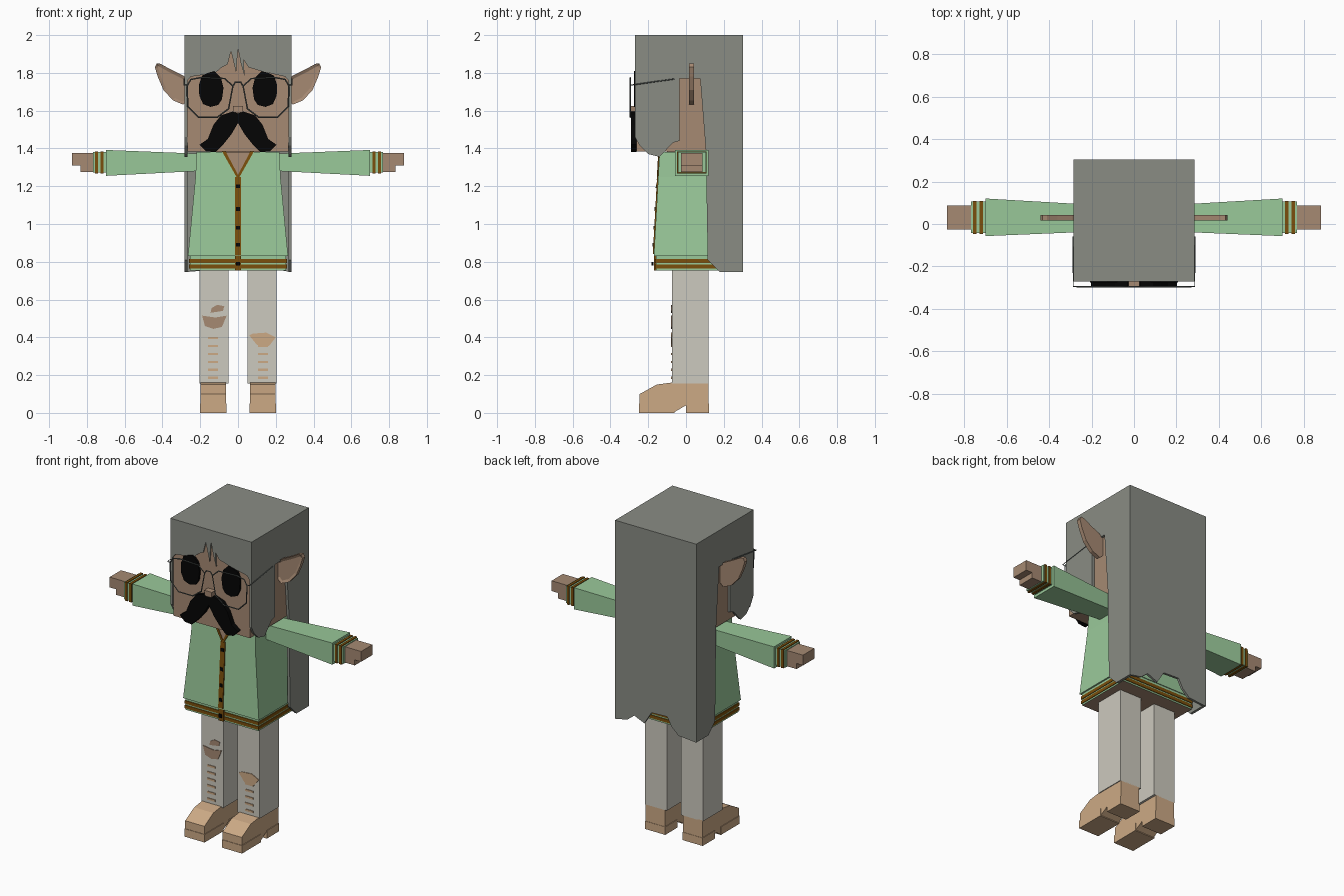
import bpy, bmesh
from mathutils import Vector

cube = bpy.data.objects.get("Cube")
if cube:
    bpy.data.objects.remove(cube)


def material(name, r, g, b):
    rgba = [(c / 255) ** 2.2 for c in (r, g, b)] + [1]
    m = bpy.data.materials.new(name)
    m.use_nodes = True
    m.diffuse_color = rgba
    m.node_tree.nodes["Principled BSDF"].inputs["Base Color"].default_value = rgba
    return m


hair = material("grey hair", 136, 139, 131)
skin = material("skin", 164, 136, 114)
green = material("soft green", 152, 199, 152)
cloth = material("pale trousers", 203, 200, 189)
tan = material("tan leather", 203, 168, 132)
brown = material("golden brown trim", 122, 80, 20)
black = material("black", 13, 13, 13)
wire = material("grey wire", 92, 98, 95)


def finish(name, bm, mat):
    bmesh.ops.recalc_face_normals(bm, faces=bm.faces)
    mesh = bpy.data.meshes.new(name)
    bm.to_mesh(mesh)
    bm.free()
    mesh.materials.append(mat)
    ob = bpy.data.objects.new(name, mesh)
    bpy.context.collection.objects.link(ob)
    return ob


def place(axis, t, u, v):
    # the two remaining coordinates stay in x, y, z order
    return {"x": (t, u, v), "y": (u, t, v), "z": (u, v, t)}[axis]


def prism(name, pts, axis, start, end, mat, inset=0):
    """Outline extruded along an axis; start and end may depend on height."""
    bm = bmesh.new()
    at = lambda w, v: w(v) if callable(w) else w
    rings = [[bm.verts.new(place(axis, at(w, v), u, v)) for u, v in pts]
             for w in (start, end)]
    caps = [bm.faces.new(r) for r in rings]
    for i in range(len(pts)):
        bm.faces.new([rings[k][(i + d) % len(pts)]
                      for k, d in ((0, 0), (0, 1), (1, 1), (1, 0))])
    bmesh.ops.recalc_face_normals(bm, faces=bm.faces)
    if inset:
        bmesh.ops.inset_region(bm, faces=[caps[0]], thickness=inset, depth=-inset / 2)
    return finish(name, bm, mat)


def loft(name, axis, sections, mat):
    """Rectangles (position, u range, v range) joined along an axis."""
    bm = bmesh.new()
    rings = [[bm.verts.new(place(axis, t, a, b))
              for a, b in ((u0, v0), (u1, v0), (u1, v1), (u0, v1))]
             for t, u0, u1, v0, v1 in sections]
    bm.faces.new(rings[0])
    bm.faces.new(rings[-1])
    for lo, hi in zip(rings, rings[1:]):
        for i in range(4):
            j = (i + 1) % 4
            bm.faces.new([lo[i], lo[j], hi[j], hi[i]])
    return finish(name, bm, mat)


def box(name, x0, x1, y0, y1, z0, z1, mat):
    return loft(name, "z", [(z0, x0, x1, y0, y1), (z1, x0, x1, y0, y1)], mat)


def wire_path(name, pts, closed, radius):
    cu = bpy.data.curves.new(name, "CURVE")
    cu.dimensions = "3D"
    cu.bevel_depth = radius
    cu.bevel_resolution = 0
    sp = cu.splines.new("POLY")
    sp.points.add(len(pts) - 1)
    for p, q in zip(sp.points, pts):
        p.co = (*q, 1)
    sp.use_cyclic_u = closed
    cu.materials.append(wire)
    ob = bpy.data.objects.new(name, cu)
    bpy.context.collection.objects.link(ob)


def flip(pts, s):
    return [(s * u, v) for u, v in pts]


# Head and hair shell
W, F, B = .284, -.27, .303
box("head", -.267, .267, -.262, .285, 1.385, 1.98, skin)
box("neck", -.12, .12, -.1, .15, 1.3, 1.4, skin)
box("hair_top", -W, W, F, B, 1.98, 2, hair)
side_hair = [(F, 1.99), (B, 1.99), (B, .745), (.18, .745), (.115, .81), (.105, 1.39),
             (.075, 1.77), (-.035, 1.77), (-.035, 1.44), (-.07, 1.43), (-.14, 1.355),
             (-.2, 1.37), (-.245, 1.415), (F, 1.46)]
back_hair = [(-W, 1.99), (W, 1.99), (W, .745), (.2, .76), (.15, .8), (.08, .77), (.03, .85),
             (-.08, .855), (-.11, .8), (-.16, .755), (-W, .745)]
fringe = [(-W, 1.99), (W, 1.99), (W, 1.74), (.25, 1.78), (.12, 1.81), (.055, 1.83),
          (.03, 1.87), (.035, 1.78), (.015, 1.85), (0, 1.93), (-.01, 1.8), (-.037, 1.915),
          (-.055, 1.845), (-.085, 1.83), (-.12, 1.8), (-.25, 1.78), (-W, 1.74)]
prism("hair_back", back_hair, "y", B - .015, B, hair)
prism("hair_fringe", fringe, "y", F, F + .015, hair)

# Face parts
ear = [(.26, 1.66), (.26, 1.76), (.29, 1.785), (.36, 1.82), (.41, 1.848), (.43, 1.85),
       (.44, 1.83), (.425, 1.78), (.395, 1.71), (.345, 1.655), (.29, 1.632)]
eye = [(.105, 1.63), (.145, 1.62), (.185, 1.635), (.205, 1.68), (.206, 1.74), (.19, 1.785),
       (.16, 1.8), (.125, 1.81), (.09, 1.775), (.077, 1.72), (.085, 1.66)]
lens = [(.27, 1.73), (.25, 1.765), (.2, 1.775), (.07, 1.77), (.027, 1.73), (.05, 1.61),
        (.11, 1.565), (.21, 1.565), (.265, 1.62)]
whisker = [(0, 1.535), (0, 1.585), (.03, 1.595), (.09, 1.575), (.13, 1.525), (.16, 1.45),
           (.203, 1.42), (.17, 1.385), (.12, 1.38), (.075, 1.425), (.035, 1.475)]
prism("nose", [(-.022, 1.59), (.022, 1.59), (.027, 1.625), (-.027, 1.625)],
      "y", -.3, -.26, skin)
G = -.295
wire_path("glasses_bridge", [(-.027, G, 1.73), (-.015, G, 1.75), (.015, G, 1.75),
                             (.027, G, 1.73)], False, .004)

# Jacket body, hem and stripes
front = lambda z: -.14 - (1.38 - z) * .055
loft("jacket", "z", [(.83, -.265, .265, front(.83), .215),
                     (1.25, -.225, .225, front(1.25), .2),
                     (1.38, -.22, .22, front(1.38), .19)], green)
hem = box("jacket_hem", -.255, .255, -.16, .21, .755, .83, green)
hem.data.materials.append(skin)
for f in hem.data.polygons:
    f.material_index = int(f.normal.z < -.5)
for z in (.765, .794):
    box("hem_stripe", -.259, .259, -.164, .214, z, z + .02, brown)

# Neckline, placket and buttons
off = lambda d: (lambda z: front(z) - d)
prism("chest_skin", [(0, 1.25), (.07, 1.381), (-.07, 1.381)], "y", off(.003), off(-.01), skin)
prism("placket", [(-.016, .84), (.016, .84), (.016, 1.25), (-.016, 1.25)],
      "y", off(.006), off(-.01), brown)
box("placket_foot", -.016, .016, -.17, -.15, .755, .84, brown)
for z in (.79, .89, .98, 1.08, 1.2):
    prism("button", [(-.01, z - .01), (.01, z - .01), (.01, z + .01), (-.01, z + .01)],
          "y", off(.01), off(0), black)

shoe = [(-.245, 0), (-.245, .1), (-.155, .15), (-.08, .16), (.12, .16), (.12, 0),
        (0, 0), (0, .04), (-.06, .005)]

for s, side in ((1, "left"), (-1, "right")):
    part = lambda n: side + "_" + n
    prism(part("hair_side"), side_hair, "x", s * W, s * (W - .016), hair)
    prism(part("ear"), flip(ear, s), "y", .016, .042, skin, inset=.016)
    prism(part("eye"), flip(eye, s), "y", F - .006, F + .008, black)
    prism(part("moustache"), flip(whisker, s), "y", -.292, -.262, black)

    # Glasses
    wire_path(part("glasses_rim"), [(x, G, z) for x, z in flip(lens, s)], True, .004)
    wire_path(part("glasses_temple"), [(s * .262, G, 1.735), (s * .286, G, 1.735),
                                       (s * .286, -.06, 1.768)], False, .003)

    # Neck trim
    prism(part("neck_trim"), flip([(0, 1.235), (0, 1.26), (.066, 1.385), (.085, 1.385)], s),
          "y", off(.007), off(-.01), brown)

    # Arm
    loft(part("sleeve"), "x", [(s * .15, -.035, .09, 1.285, 1.37),
                               (s * .22, -.037, .092, 1.28, 1.373),
                               (s * .7, -.057, .12, 1.255, 1.392)], green)
    box(part("cuff"), s * .69, s * .767, -.043, .105, 1.272, 1.38, green)
    for x in (.712, .742):
        box(part("cuff_stripe"), s * x, s * (x + .016), -.048, .109, 1.267, 1.385, brown)
    box(part("hand"), s * .76, s * .88, -.026, .087, 1.31, 1.375, skin)
    box(part("thumb"), s * .76, s * .835, -.026, .087, 1.275, 1.31, skin)

    # Leg and shoe
    box(part("trouser_leg"), s * .05, s * .203, -.075, .12, .155, .77, cloth)
    prism(part("shoe"), shoe, "x", s * .064, s * .198, tan)
    box(part("shoe_sole"), s * .06, s * .202, -.248, -.06, 0, .05, tan)
    box(part("shoe_heel"), s * .06, s * .202, 0, .122, 0, .05, tan)
    # Frayed dashes on the shin
    for i in range(6 if s < 0 else 5):
        z = .18 + i * .042
        box(part("fray"), s * .105, s * .16, -.079, -.07, z, z + .012, tan)

# Ripped knees
rips = {"right_knee_rip": ([(-.19, .515), (-.175, .46), (-.13, .445), (-.085, .455),
                            (-.06, .515), (-.12, .505)], skin),
        "right_thigh_rip": ([(-.145, .53), (-.08, .54), (-.072, .565), (-.11, .572),
                             (-.14, .555)], skin),
        "left_knee_rip": ([(.06, .41), (.1, .36), (.165, .355), (.2, .4), (.15, .425),
                           (.08, .42)], tan)}
for name, (pts, mat) in rips.items():
    prism(name, pts, "y", -.079, -.07, mat)
